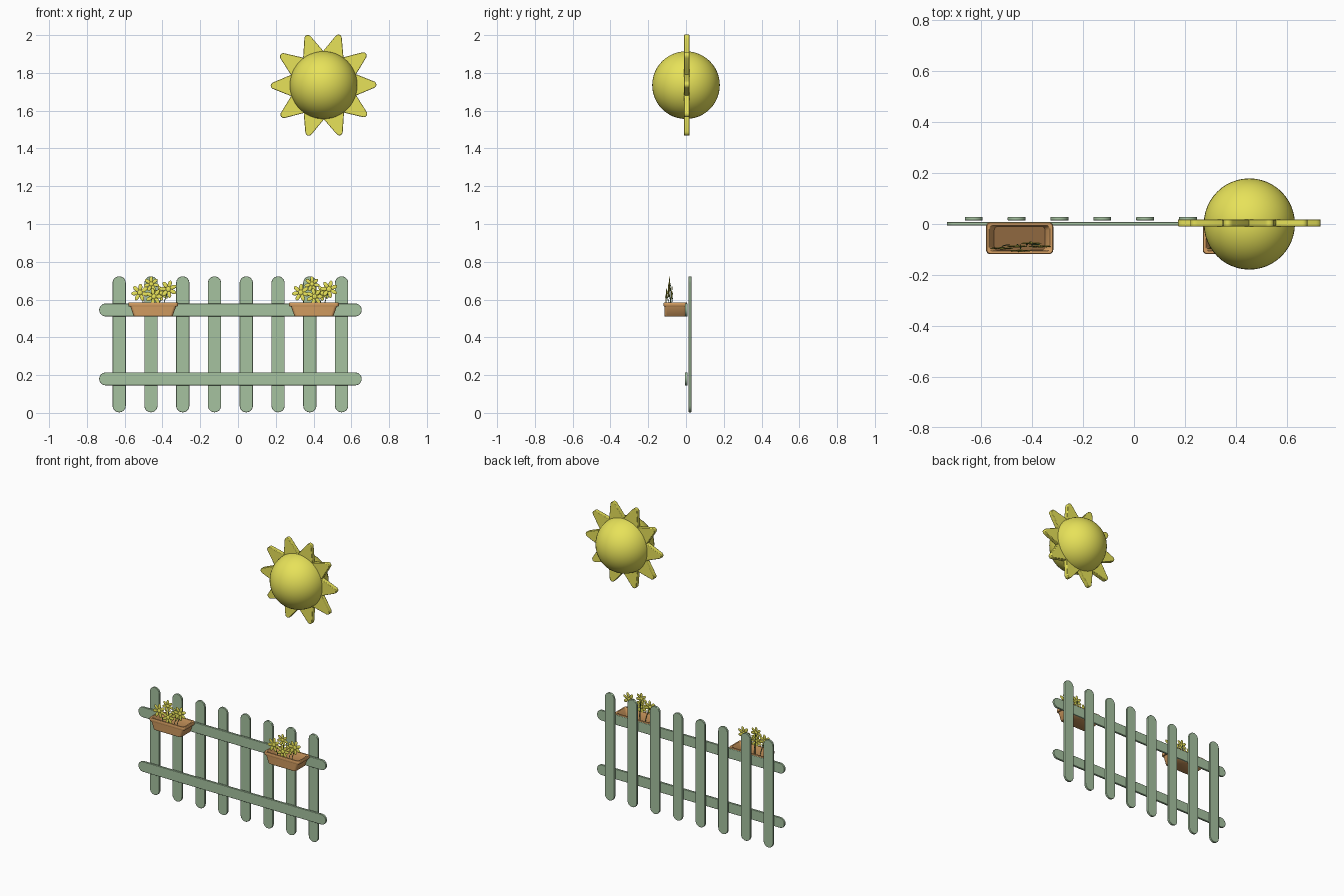
import bpy, bmesh, math
from math import pi, sin, cos
from mathutils import Matrix, Vector

if "Cube" in bpy.data.objects:
    bpy.data.objects.remove(bpy.data.objects["Cube"])


def material(name, rgb):
    m = bpy.data.materials.new(name)
    m.diffuse_color = (*rgb, 1)
    m.use_nodes = True
    m.node_tree.nodes["Principled BSDF"].inputs["Base Color"].default_value = m.diffuse_color
    return m


GREEN = material("sage_paint", (0.38, 0.54, 0.35))
YELLOW = material("sun_yellow", (0.80, 0.76, 0.10))
CLAY = material("terracotta", (0.66, 0.34, 0.12))
SOIL = material("soil_brown", (0.28, 0.14, 0.05))
STEM = material("stem_green", (0.08, 0.20, 0.07))


def make_object(name, bm, mat, bevel=0):
    bmesh.ops.recalc_face_normals(bm, faces=bm.faces)
    me = bpy.data.meshes.new(name)
    bm.to_mesh(me)
    bm.free()
    ob = bpy.data.objects.new(name, me)
    bpy.context.collection.objects.link(ob)
    me.materials.append(mat)
    if bevel:
        b = ob.modifiers.new("bevel", 'BEVEL')
        b.width, b.segments, b.limit_method = bevel, 2, 'ANGLE'
        b.angle_limit = math.radians(40)
    bpy.ops.object.select_all(action='DESELECT')
    bpy.context.view_layer.objects.active = ob
    ob.select_set(True)
    bpy.ops.object.shade_smooth_by_angle(angle=math.radians(40))
    return ob


def add_prism(bm, pts, y0, y1):
    """Extrude an x/z outline between two y values."""
    a = [bm.verts.new((x, y0, z)) for x, z in pts]
    b = [bm.verts.new((x, y1, z)) for x, z in pts]
    bm.faces.new(a)
    bm.faces.new(b[::-1])
    for i in range(len(pts)):
        j = (i + 1) % len(pts)
        bm.faces.new((a[i], b[i], b[j], a[j]))


def slat(name, cx, cz, length, width, y0, y1, upright):
    """Board with half-round ends."""
    r, h, n = width / 2, length / 2 - width / 2, 14
    pts = [(r * cos(pi * i / n), h + r * sin(pi * i / n)) for i in range(n + 1)]
    pts += [(-u, -v) for u, v in pts]
    pts = [(cx + u, cz + v) if upright else (cx + v, cz - u) for u, v in pts]
    bm = bmesh.new()
    add_prism(bm, pts, y0, y1)
    make_object(name, bm, GREEN, 0.002)


# Fence
for i in range(8):
    slat(f"picket_{i + 1}", -0.629 + 0.1682 * i, 0.363, 0.72, 0.07, 0.014, 0.028, True)
for name, z in (("lower_rail", 0.18), ("upper_rail", 0.545)):
    slat(name, -0.04, z, 1.39, 0.068, -0.006, 0.008, False)

# Sun ball
SUN = Vector((0.453, 0, 1.735))
bm = bmesh.new()
bmesh.ops.create_uvsphere(bm, u_segments=48, v_segments=24, radius=0.179,
                          matrix=Matrix.Translation(SUN))
make_object("sun_ball", bm, YELLOW)

# Sun rays with rounded tips
bm = bmesh.new()
for k in range(10):
    a = pi / 5 * k + 0.01
    tip = [(0.256 + 0.024 * cos(t), 0.020 * sin(t))
           for t in [math.radians(-75 + 25 * i) for i in range(7)]]
    outline = [(0.13, -0.062), (0.175, -0.055)] + tip + [(0.175, 0.055), (0.13, 0.062)]
    add_prism(bm, [(SUN.x + u * cos(a) - v * sin(a), SUN.z + u * sin(a) + v * cos(a))
                   for u, v in outline], -0.010, 0.018)
make_object("sun_rays", bm, YELLOW, 0.003)


def rounded_rect(hx, hy, r, n=5):
    pts = []
    for q, (sx, sy) in enumerate(((1, 1), (-1, 1), (-1, -1), (1, -1))):
        for i in range(n + 1):
            t = pi / 2 * (q + i / n)
            pts.append((sx * (hx - r) + r * cos(t), sy * (hy - r) + r * sin(t)))
    return pts


def planter(name, cx):
    cy = -0.056
    levels = [(0.100, 0.055, 0.510), (0.103, 0.057, 0.512), (0.121, 0.058, 0.563),
              (0.129, 0.061, 0.564), (0.132, 0.062, 0.568), (0.132, 0.062, 0.580),
              (0.129, 0.060, 0.585), (0.120, 0.051, 0.585), (0.117, 0.049, 0.582),
              (0.100, 0.047, 0.522)]
    bm = bmesh.new()
    loops = [[bm.verts.new((cx + x, cy + y, z)) for x, y in rounded_rect(hx, hy, 0.016)]
             for hx, hy, z in levels]
    for a, b in zip(loops, loops[1:]):
        for i in range(len(a)):
            j = (i + 1) % len(a)
            bm.faces.new((a[i], a[j], b[j], b[i]))
    bm.faces.new(loops[0][::-1])
    floor = bm.faces.new(loops[-1])
    floor.material_index = 1
    ob = make_object(name, bm, CLAY)
    ob.data.materials.append(SOIL)


def flower(name, pos, r, turn, tilt):
    """Seven flat petals round a small centre, facing front."""
    bm = bmesh.new()
    base = Matrix.Translation(pos) @ Matrix.Rotation(tilt, 4, 'X')
    for k in range(7):
        m = (base @ Matrix.Rotation(turn + 2 * pi * k / 7, 4, 'Y')
             @ Matrix.Translation((r * 0.62, 0, 0))
             @ Matrix.Diagonal((r * 0.40, 0.0025, r * 0.23, 1)))
        bmesh.ops.create_uvsphere(bm, u_segments=12, v_segments=8, radius=1, matrix=m)
    bmesh.ops.create_uvsphere(bm, u_segments=12, v_segments=8, radius=1,
                              matrix=base @ Matrix.Diagonal((r * 0.3, 0.005, r * 0.3, 1)))
    make_object(name, bm, YELLOW)


def stem(name, start, end):
    cu = bpy.data.curves.new(name, 'CURVE')
    cu.dimensions, cu.bevel_depth, cu.bevel_resolution = '3D', 0.002, 1
    cu.resolution_u = 6
    sp = cu.splines.new('BEZIER')
    sp.bezier_points.add(1)
    lift = Vector((0, 0, (end.z - start.z) * 0.45))
    for p, co, back in zip(sp.bezier_points, (start, end),
                           (lift, Vector((0, -0.008, 0.015)))):
        p.co, p.handle_left, p.handle_right = co, co - back, co + back
    ob = bpy.data.objects.new(name, cu)
    bpy.context.collection.objects.link(ob)
    cu.materials.append(STEM)


# Planters with flowers: (x offset, y, z, radius, turn)
FLOWERS = [(-0.010, -0.088, 0.682, 0.040, 0.2), (0.080, -0.088, 0.655, 0.046, 0.5),
           (0.004, -0.105, 0.616, 0.044, 0.0), (-0.070, -0.095, 0.637, 0.046, 0.3),
           (0.045, -0.076, 0.634, 0.040, 0.7)]
for side, cx in (("left", -0.449), ("right", 0.402)):
    planter(f"{side}_planter", cx)
    for i, (dx, y, z, r, turn) in enumerate(FLOWERS):
        head = Vector((cx + dx, y, z))
        flower(f"{side}_flower_{i + 1}", head, r, turn, -0.06)
        stem(f"{side}_stem_{i + 1}", Vector((cx + dx * 0.6, -0.082, 0.521)),
             head + Vector((0, 0.004, 0)))
